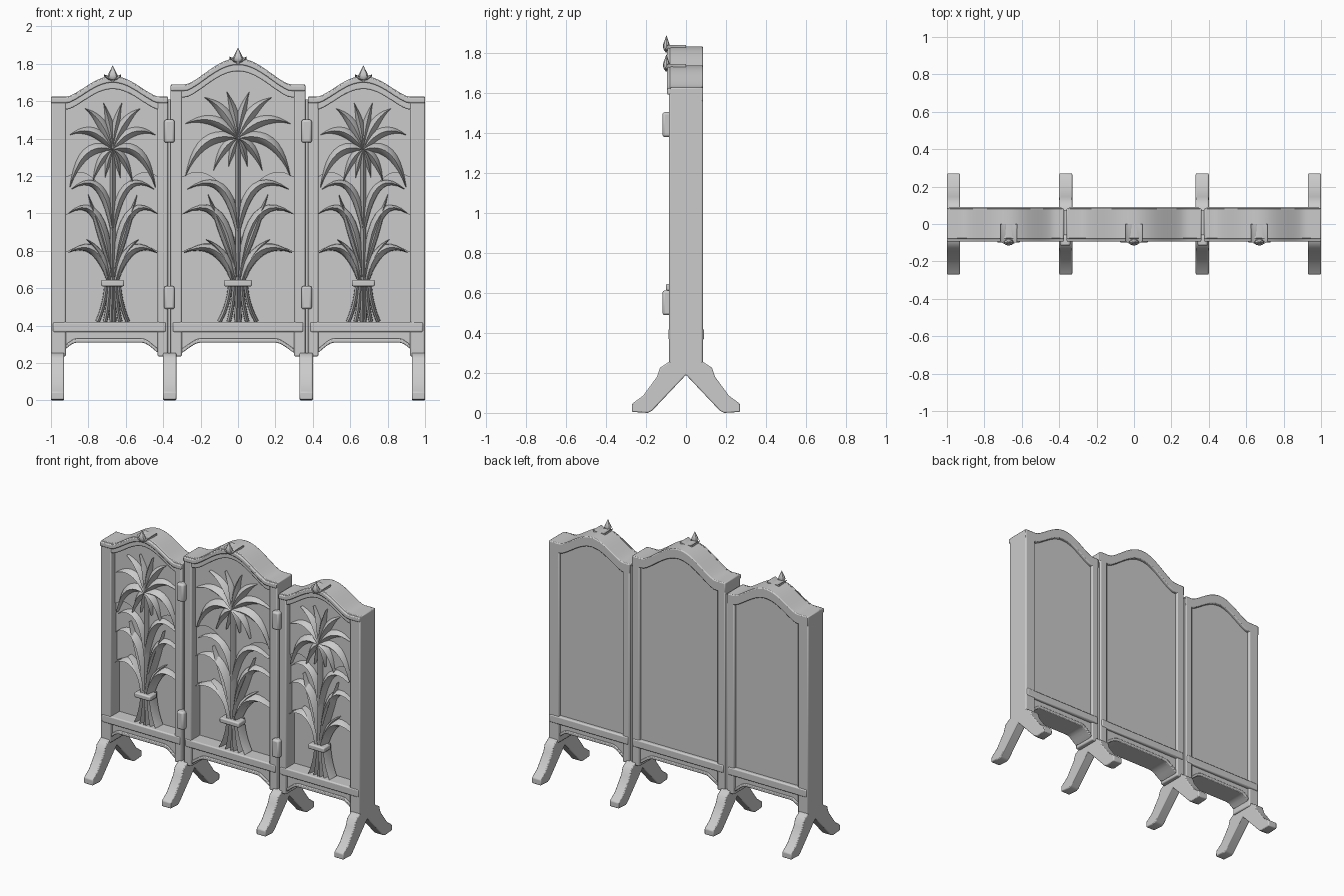
import bpy, bmesh, math
from mathutils import Vector

cube = bpy.data.objects.get("Cube")
if cube:
    bpy.data.objects.remove(cube)

grey = bpy.data.materials.new("plain grey")
grey.use_nodes = True
COLOUR = (0.6, 0.6, 0.6, 1)
grey.diffuse_color = COLOUR
grey.node_tree.nodes["Principled BSDF"].inputs["Base Color"].default_value = COLOUR
parts = []


def finish(name, bm, bevel=0):
    bmesh.ops.recalc_face_normals(bm, faces=bm.faces)
    mesh = bpy.data.meshes.new(name)
    bm.to_mesh(mesh)
    bm.free()
    mesh.materials.append(grey)
    ob = bpy.data.objects.new(name, mesh)
    bpy.context.collection.objects.link(ob)
    if bevel:
        mod = ob.modifiers.new("soft edges", 'BEVEL')
        mod.width = bevel
        mod.segments = 2
        mod.limit_method = 'ANGLE'
        mod.angle_limit = math.radians(50)
    parts.append(ob)
    return ob


def box(name, x0, x1, y0, y1, z0, z1, bevel=0.008):
    bm = bmesh.new()
    bmesh.ops.create_cube(bm, size=1)
    for v in bm.verts:
        v.co = ((x0 + x1) / 2 + v.co.x * (x1 - x0),
                (y0 + y1) / 2 + v.co.y * (y1 - y0),
                (z0 + z1) / 2 + v.co.z * (z1 - z0))
    return finish(name, bm, bevel)


def strip(name, x0, x1, top, bottom, y0, y1, bevel=0, n=32):
    """Solid slab between two height functions of x."""
    bm = bmesh.new()
    rings = []
    for i in range(n + 1):
        x = x0 + (x1 - x0) * i / n
        rings.append([bm.verts.new(p) for p in (
            (x, y0, bottom(x)), (x, y0, top(x)), (x, y1, top(x)), (x, y1, bottom(x)))])
    loft(bm, rings)
    return finish(name, bm, bevel)


def loft(bm, rings):
    k = len(rings[0])
    for a, b in zip(rings, rings[1:]):
        for j in range(k):
            bm.faces.new((a[j], a[(j + 1) % k], b[(j + 1) % k], b[j]))
    bm.faces.new(rings[0])
    bm.faces.new(rings[-1][::-1])


def blade(bm, cx, p0, p1, p2, width, ridge=-0.08, taper=True, n=10):
    """Tapering ridged leaf along a quadratic curve in the panel plane."""
    p0, p1, p2 = (Vector(p) for p in (p0, p1, p2))
    section = ((-1, 0.01), (-0.85, 0.6), (0, 1), (0.85, 0.6), (1, 0.01))
    rings = []
    for i in range(n + 1):
        t = i / n
        p = p0 * (1 - t) ** 2 + p1 * 2 * t * (1 - t) + p2 * t * t
        d = ((p1 - p0) * (1 - t) + (p2 - p1) * t).normalized()
        w = width * ((0.45 + 0.9 * math.sin(math.pi * t ** 0.8)) * (1 - t ** 5) + 0.08 if taper else 1)
        depth = ridge + (0.02 * t * t if taper else 0)
        rings.append([bm.verts.new((cx + p.x - d.y * s * w, depth * r, p.y + d.x * s * w))
                      for s, r in section])
    loft(bm, rings)


def plant(name, cx, s, star):
    """Palm relief: bound stems, two side tiers and a starburst crown."""
    bm = bmesh.new()
    blade(bm, cx, (0, 0.62), (0, 1), (0, star), 0.016, taper=False)
    for m in (-1, 1):
        def leaf(a, b, c, w):
            blade(bm, cx, *[(m * s * x, z) for x, z in (a, b, c)], w * (0.5 + s / 2))
        # lower and middle tiers
        leaf((0.02, 0.64), (0.09, 0.89), (0.29, 0.79), 0.022)
        leaf((0.03, 0.64), (0.06, 0.80), (0.17, 0.86), 0.016)
        leaf((0.01, 0.66), (0.06, 1.14), (0.29, 1.00), 0.022)
        leaf((0.01, 0.70), (0.10, 0.95), (0.16, 1.10), 0.015)
        leaf((0.00, 0.90), (0.05, 1.26), (0.27, 1.13), 0.020)
        # crown
        leaf((0, star), (0.20, star + 0.06), (0.28, star - 0.20), 0.025)
        leaf((0, star), (0.12, star + 0.15), (0.28, star + 0.08), 0.023)
        leaf((0, star), (0.06, star + 0.17), (0.18, star + 0.22), 0.023)
        leaf((0, star), (0.01, star + 0.14), (0.06, star + 0.25), 0.019)
        leaf((0, star), (0.08, star - 0.02), (0.13, star - 0.17), 0.019)
        leaf((0, star), (0.03, star - 0.04), (0.05, star - 0.15), 0.015)
        # flared stems under the tie
        for k in (0.01, 0.05, 0.1):
            blade(bm, cx, (m * s * k * 0.4, 0.64), (m * s * k * 0.45, 0.52),
                  (m * s * k, 0.42), 0.012, -0.07, False)
    finish(name, bm)


def finial(name, cx, z, h):
    """Pointed bud with two small side leaves."""
    bm = bmesh.new()
    rings = []
    for t, r in ((0, 0.2), (0.2, 0.8), (0.4, 1), (0.6, 0.7), (0.8, 0.35), (1, 0.06)):
        rings.append([bm.verts.new((cx + 0.026 * r * math.cos(a), -0.098 + 0.018 * r * math.sin(a), z + h * t))
                      for a in (math.tau * i / 8 for i in range(8))])
    loft(bm, rings)
    for m in (-1, 1):
        blade(bm, cx, (0, z + 0.01), (m * 0.03, z + 0.01), (m * 0.045, z + h * 0.45), 0.012, -0.11)
    finish(name, bm)


def panel(label, c, x0, x1, in0, in1, shoulder, rise, star):
    mid, hw = (x0 + x1) / 2, (x1 - x0) / 2
    s = (in1 - in0) / 0.6

    def arch(x):
        u = min(1, abs(x - c) / (hw * 0.78))
        return shoulder + rise * max(0, math.cos(math.pi / 2 * u)) ** 1.4

    def apron_edge(x):
        u = abs(x - mid) / hw
        t = min(1, max(0, (u - 0.55) / 0.4))
        return 0.31 - 0.07 * t * t * (3 - 2 * t)

    # frame
    for side, a, b in (("right", x0, in0), ("left", in1, x1)):
        box(f"{label}_{side}_stile", a, b, -0.085, 0.085, 0.235, shoulder - 0.005)
    strip(f"{label}_top_rail", x0, x1, arch, lambda x: arch(x) - 0.07, -0.08, 0.085, 0.006)
    strip(f"{label}_top_moulding", x0, x1, lambda x: arch(x) - 0.004,
          lambda x: arch(x) - 0.035, -0.094, -0.07, 0.006)
    box(f"{label}_bottom_rail", x0 + 0.01, x1 - 0.01, -0.088, 0.09, 0.365, 0.42)
    strip(f"{label}_apron", x0 + 0.01, x1 - 0.01, lambda x: 0.38, apron_edge, -0.07, 0.07, 0.006)
    strip(f"{label}_apron_bead", in0, in1, lambda x: apron_edge(x) + 0.022,
          apron_edge, -0.082, 0.078, 0.005)
    # back board and stepped leaf backing
    strip(f"{label}_board", in0 - 0.01, in1 + 0.01, lambda x: arch(x) - 0.03, lambda x: 0.38, 0.01, 0.065)
    for i in range(3):
        def scallop(x):
            u = min(1, abs(x - c) / (0.295 * s))
            return 0.65 + 0.2 * i + 0.17 * math.sin(math.pi * 0.68 * u)
        strip(f"{label}_leaf_backing_{i + 1}", in0 - 0.01, in1 + 0.01,
              lambda x: arch(x) - 0.03, scallop, -0.02 - 0.01 * i, 0.02)
    plant(f"{label}_palm_relief", c, s, star)
    box(f"{label}_stem_tie", c - 0.075 * s, c + 0.075 * s, -0.1, -0.02, 0.61, 0.645)
    top = shoulder + rise
    finial(f"{label}_finial", c, top - 0.03, 0.085)


panel("middle", 0, -0.36, 0.36, -0.30, 0.30, 1.69, 0.14, 1.40)
panel("left", 0.67, 0.375, 1.0, 0.43, 0.92, 1.625, 0.11, 1.34)
panel("right", -0.67, -1.0, -0.375, -0.92, -0.43, 1.625, 0.11, 1.34)


def foot(name, cx):
    """Splayed two-legged foot, its profile mirrored front to back."""
    half = [(0, 0.19), (0.17, 0.01), (0.19, 0), (0.27, 0.005), (0.27, 0.045),
            (0.215, 0.085), (0.145, 0.18), (0.13, 0.225), (0.085, 0.255)]
    outline = half + [(-y, z) for y, z in half[:0:-1]]
    bm = bmesh.new()
    rings = [[bm.verts.new((cx + dx, y, z)) for y, z in outline] for dx in (-0.035, 0.035)]
    loft(bm, rings)
    finish(name, bm, 0.006)


for side, m in (("left", 1), ("right", -1)):
    foot(f"{side}_outer_foot", m * 0.965)
    foot(f"{side}_inner_foot", m * 0.365)
    # joint between panels with two hinges
    box(f"{side}_seam", m * 0.367 - 0.015, m * 0.367 + 0.015, -0.06, 0.075, 0.24, 1.61, 0)
    for place, z in (("lower", 0.55), ("upper", 1.44)):
        box(f"{side}_{place}_hinge", m * 0.367 - 0.028, m * 0.367 + 0.028, -0.118, -0.06, z - 0.062, z + 0.062, 0.012)

bpy.ops.object.select_all(action='DESELECT')
for ob in parts:
    ob.select_set(True)
bpy.context.view_layer.objects.active = parts[0]
bpy.ops.object.shade_smooth_by_angle(angle=math.radians(40))
